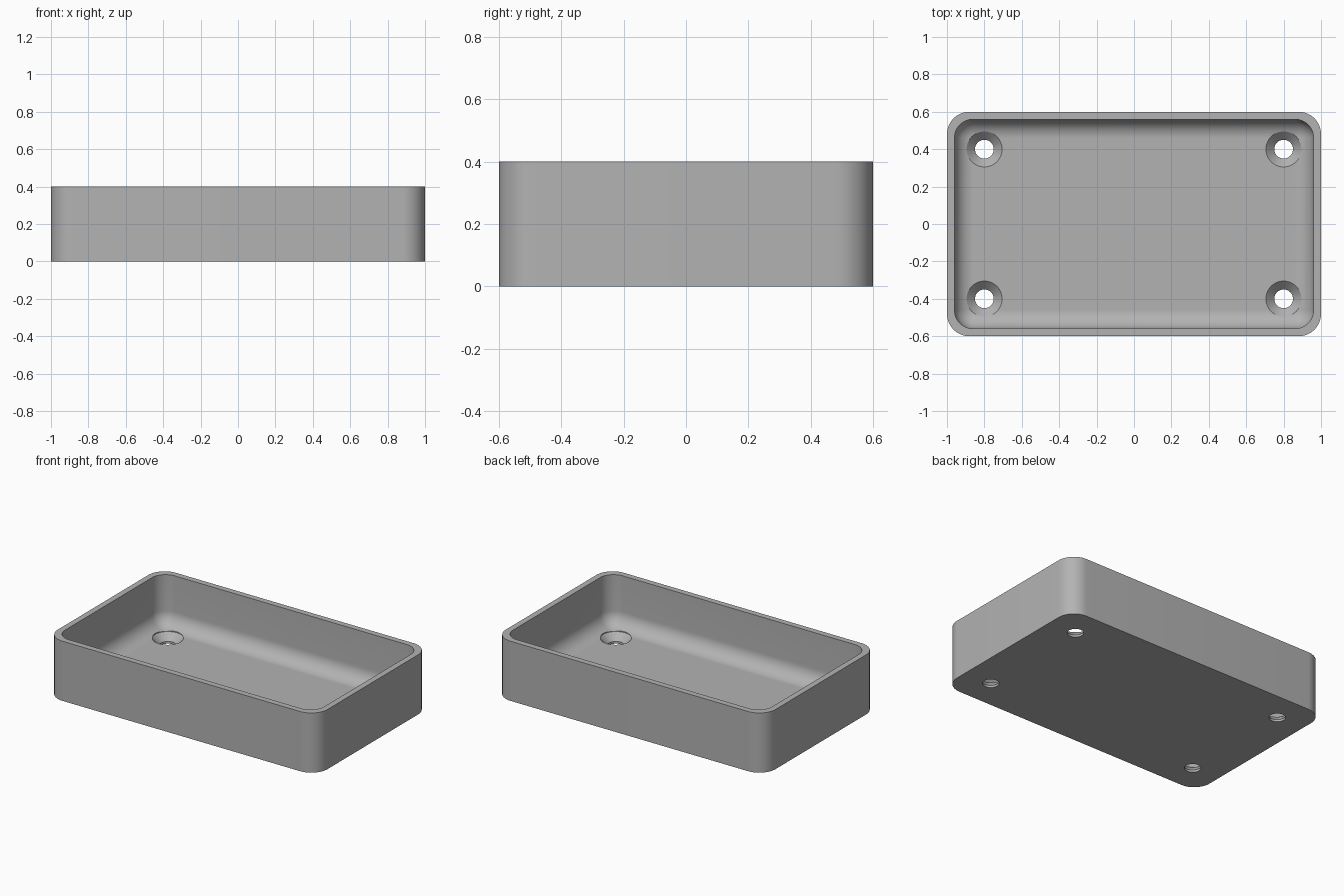
import bpy, bmesh
from math import sin, cos, pi, radians

cube = bpy.data.objects.get("Cube")
if cube:
    bpy.data.objects.remove(cube, do_unlink=True)

HALF_X, HALF_Y, HEIGHT = 1.0, 0.6, 0.4
WALL, FLOOR = 0.04, 0.06
OUTER_R, INNER_R, FILLET = 0.12, 0.1, 0.1
STEPS = 12

grey = bpy.data.materials.new("plain grey")
grey.use_nodes = True
colour = (0.45, 0.45, 0.45, 1)
grey.diffuse_color = colour
grey.node_tree.nodes["Principled BSDF"].inputs["Base Color"].default_value = colour


def rounded_ring(bm, inset, radius, z):
    """Rounded rectangle of vertices, inset from the outer wall."""
    ring = []
    cx, cy = HALF_X - inset - radius, HALF_Y - inset - radius
    for q, (sx, sy) in enumerate([(1, 1), (-1, 1), (-1, -1), (1, -1)]):
        for i in range(STEPS + 1):
            a = (q + i / STEPS) * pi / 2
            ring.append(bm.verts.new((sx * cx + radius * cos(a),
                                      sy * cy + radius * sin(a), z)))
    return ring


def round_ring(bm, x, y, radius, z, sides=48):
    return [bm.verts.new((x + radius * cos(2 * pi * i / sides),
                          y + radius * sin(2 * pi * i / sides), z))
            for i in range(sides)]


def skin(bm, rings):
    """Bridge a stack of rings and cap both ends."""
    for a, b in zip(rings, rings[1:]):
        for i in range(len(a)):
            j = (i + 1) % len(a)
            bm.faces.new((a[i], a[j], b[j], b[i]))
    bm.faces.new(rings[0])
    bm.faces.new(rings[-1])


def finish(bm, name):
    bmesh.ops.remove_doubles(bm, verts=bm.verts, dist=1e-5)
    bmesh.ops.recalc_face_normals(bm, faces=bm.faces)
    mesh = bpy.data.meshes.new(name)
    bm.to_mesh(mesh)
    bm.free()
    mesh.materials.append(grey)
    obj = bpy.data.objects.new(name, mesh)
    bpy.context.collection.objects.link(obj)
    return obj


# Tray shell: outer wall, rim, inner wall and filleted floor
bm = bmesh.new()
rings = [rounded_ring(bm, 0, OUTER_R, z) for z in (0, HEIGHT)]
rings.append(rounded_ring(bm, WALL, INNER_R, HEIGHT))
for i in range(STEPS + 1):
    a = i / STEPS * pi / 2
    t = FILLET * (1 - cos(a))
    rings.append(rounded_ring(bm, WALL + t, max(INNER_R - t, 0.001),
                              FLOOR + FILLET * (1 - sin(a))))
skin(bm, rings)
tray = finish(bm, "tray")

# Countersunk screw holes in the four corners
bm = bmesh.new()
profile = [(0.05, -0.1), (0.05, 0.015), (0.095, FLOOR), (0.095, 0.15)]
for x in (-0.8, 0.8):
    for y in (-0.4, 0.4):
        skin(bm, [round_ring(bm, x, y, r, z) for r, z in profile])
cutter = finish(bm, "screw_hole_cutter")
cutter.hide_render = True

cut = tray.modifiers.new("screw holes", "BOOLEAN")
cut.operation = "DIFFERENCE"
cut.solver = "EXACT"
cut.object = cutter
bpy.context.view_layer.objects.active = tray
tray.select_set(True)
bpy.ops.object.modifier_apply(modifier=cut.name)
bpy.data.objects.remove(cutter, do_unlink=True)
bpy.ops.object.shade_smooth_by_angle(angle=radians(30))
